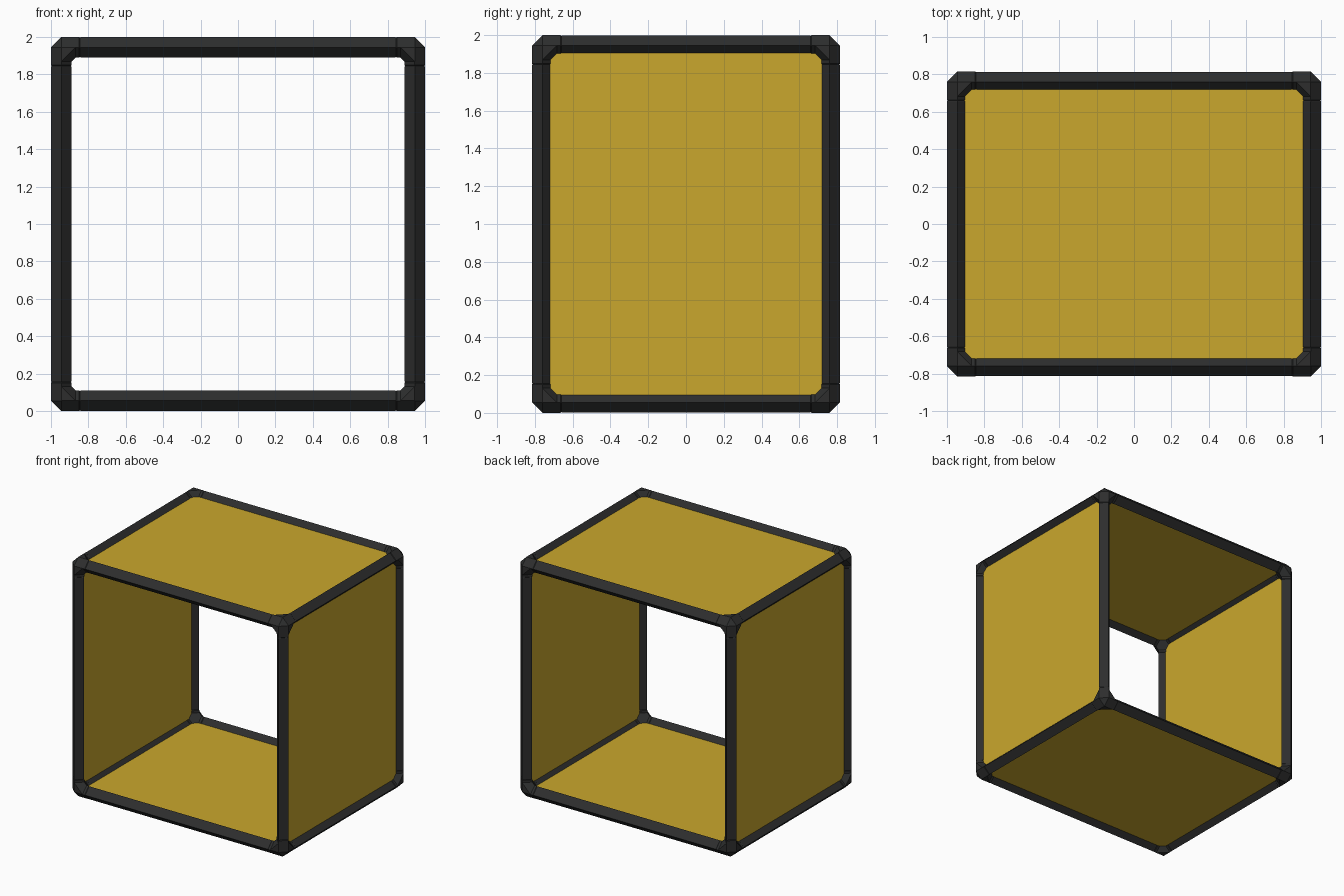
import bpy, bmesh
from itertools import product
from mathutils import Vector

cube = bpy.data.objects.get("Cube")
if cube:
    bpy.data.objects.remove(cube, do_unlink=True)

R = 0.055                            # half width of the diamond tubes
CENTRE = Vector((0, 0, 1))
HALF = Vector((0.945, 0.76, 0.945))  # tube axes, measured from the centre
ARM = 0.1                            # length of the corner sockets
LIP = 0.004                          # tapered lip at the seams


def material(name, rgb):
    m = bpy.data.materials.new(name)
    m.use_nodes = True
    m.diffuse_color = (*rgb, 1)
    bsdf = m.node_tree.nodes["Principled BSDF"]
    bsdf.inputs["Base Color"].default_value = (*rgb, 1)
    bsdf.inputs["Roughness"].default_value = 0.6
    return m


BLACK = material("charcoal", (0.026, 0.027, 0.027))
YELLOW = material("mustard yellow", (0.59, 0.39, 0.026))


def unit(axis, length=1.0):
    v = Vector((0, 0, 0))
    v[axis] = length
    return v


def diamond(axis, dist, r):
    """Four points of a diamond section across the given axis."""
    return [unit(axis, dist) + unit(a, s * r)
            for a in range(3) if a != axis for s in (-1, 1)]


def add_hull(bm, points):
    """Add a convex solid around the points."""
    part = bmesh.new()
    for p in points:
        part.verts.new(p)
    result = bmesh.ops.convex_hull(part, input=part.verts[:])
    loose = {g for g in result["geom_interior"] + result["geom_unused"]
             if isinstance(g, bmesh.types.BMVert)}
    bmesh.ops.delete(part, geom=list(loose), context='VERTS')
    bmesh.ops.dissolve_limit(part, angle_limit=0.01,
                             verts=part.verts[:], edges=part.edges[:])
    bmesh.ops.recalc_face_normals(part, faces=part.faces[:])
    mesh = bpy.data.meshes.new("part")
    part.to_mesh(mesh)
    part.free()
    bm.from_mesh(mesh)
    bpy.data.meshes.remove(mesh)


def finish(bm, name, mat, location):
    mesh = bpy.data.meshes.new(name)
    bm.to_mesh(mesh)
    bm.free()
    mesh.materials.append(mat)
    obj = bpy.data.objects.new(name, mesh)
    obj.location = location
    bpy.context.collection.objects.link(obj)
    return obj


def side_name(signs, axes):
    words = (("right", "left"), ("front", "back"), ("bottom", "top"))
    return "_".join(words[a][signs[a] > 0] for a in axes)


# Corner connectors: a chamfered hub with three sockets pointing inwards
for signs in product((-1, 1), repeat=3):
    bm = bmesh.new()
    core = [unit(a, signs[a] * R) for a in range(3)]
    for a in range(3):
        inward = -signs[a]
        core += diamond(a, inward * 0.077, R)
        add_hull(bm, diamond(a, inward * 0.077, R)
                 + diamond(a, inward * (ARM - LIP), R)
                 + diamond(a, inward * ARM, R - LIP))
    add_hull(bm, core)
    place = CENTRE + Vector([s * h for s, h in zip(signs, HALF)])
    finish(bm, side_name(signs, (2, 1, 0)) + "_corner", BLACK, place)

# Frame tubes: four along each axis
for axis in range(3):
    others = [a for a in range(3) if a != axis]
    end = HALF[axis] - ARM
    for pair in product((-1, 1), repeat=2):
        signs = [0, 0, 0]
        place = CENTRE.copy()
        for a, s in zip(others, pair):
            signs[a] = s
            place[a] += s * HALF[a]
        bm = bmesh.new()
        points = []
        for s in (-1, 1):
            points += diamond(axis, s * end, R - LIP)
            points += diamond(axis, s * (end - LIP), R - 0.001)
        add_hull(bm, points)
        finish(bm, side_name(signs, others[::-1]) + "_tube", BLACK, place)

# Panels on the top, bottom, left and right; front and back stay open
for axis in (0, 2):
    for s in (-1, 1):
        size = HALF * 2 - Vector((0.05, 0.05, 0.05))
        size[axis] = 0.026
        bm = bmesh.new()
        bmesh.ops.create_cube(bm, size=1)
        bmesh.ops.scale(bm, vec=size, verts=bm.verts[:])
        signs = unit(axis, s)
        finish(bm, side_name(signs, (axis,)) + "_panel", YELLOW,
               CENTRE + signs * HALF[axis])
